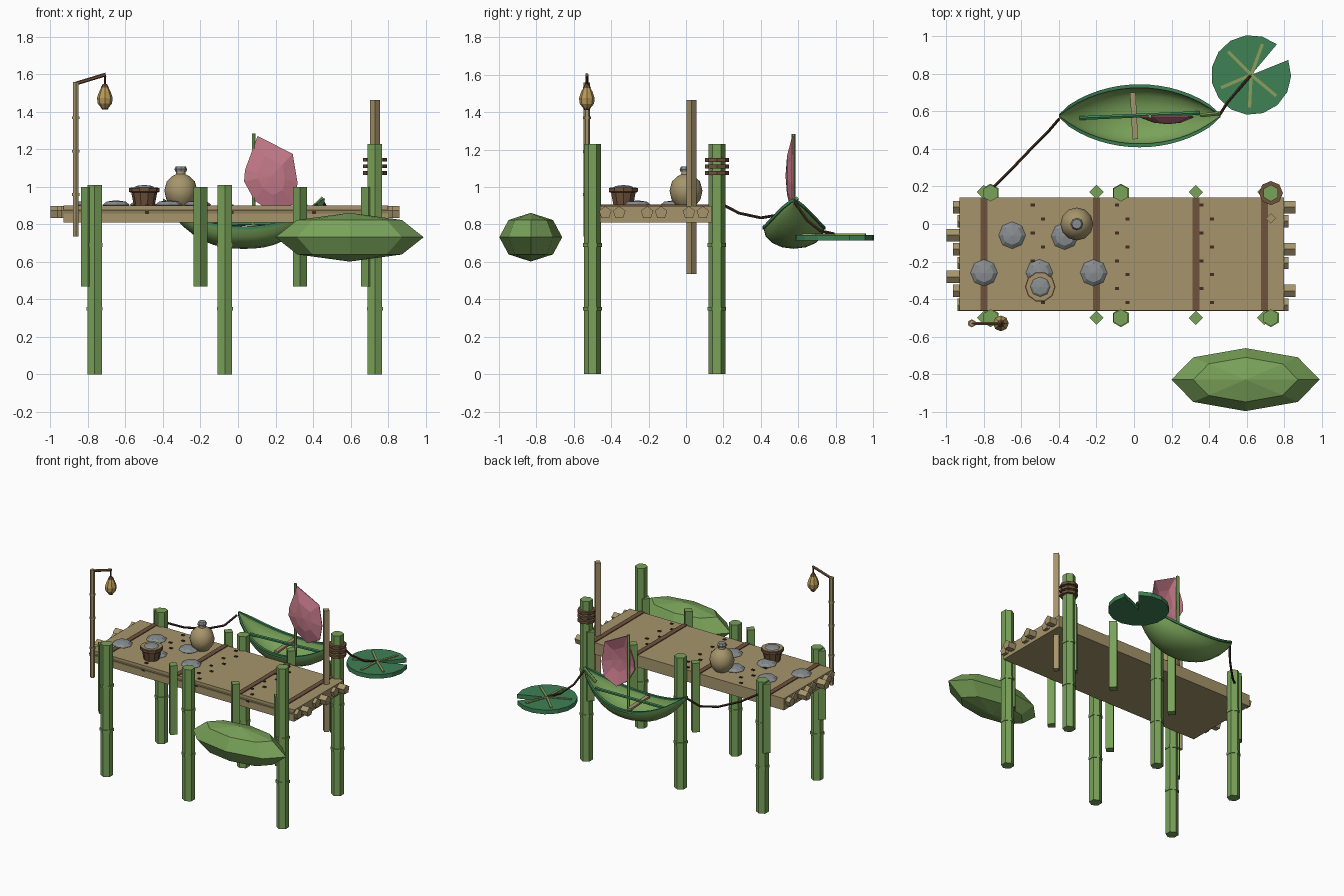
import bpy, bmesh, math
from mathutils import Vector, Matrix

if "Cube" in bpy.data.objects:
    bpy.data.objects.remove(bpy.data.objects["Cube"])


def material(name, rgb):
    m = bpy.data.materials.new(name)
    m.diffuse_color = (*rgb, 1)
    m.use_nodes = True
    m.node_tree.nodes["Principled BSDF"].inputs["Base Color"].default_value = m.diffuse_color
    return m


GREEN = material("bamboo green", (0.19, 0.36, 0.10))
DARKGREEN = material("deep green", (0.05, 0.22, 0.09))
TAN = material("dry bamboo", (0.38, 0.30, 0.15))
BROWN = material("brown", (0.16, 0.085, 0.045))
DARK = material("dark brown", (0.05, 0.028, 0.016))
GREY = material("stone grey", (0.25, 0.27, 0.28))
PINK = material("petal pink", (0.55, 0.19, 0.25))
GOLD = material("lantern gold", (0.48, 0.32, 0.10))
VEIN = material("leaf vein", (0.26, 0.34, 0.11))


def finish(name, bm, mat, smooth=False):
    bmesh.ops.recalc_face_normals(bm, faces=bm.faces)
    me = bpy.data.meshes.new(name)
    bm.to_mesh(me)
    bm.free()
    me.materials.append(mat)
    ob = bpy.data.objects.new(name, me)
    bpy.context.collection.objects.link(ob)
    if smooth:
        bpy.ops.object.select_all(action='DESELECT')
        ob.select_set(True)
        bpy.context.view_layer.objects.active = ob
        bpy.ops.object.shade_smooth_by_angle(angle=math.radians(50))
    return ob


def add_rod(bm, a, b, r, sides=6, r2=None):
    a, b = Vector(a), Vector(b)
    d = b - a
    rot = Matrix() if abs(d.x) + abs(d.y) < 1e-6 else d.to_track_quat('Z', 'Y').to_matrix().to_4x4()
    bmesh.ops.create_cone(bm, cap_ends=True, segments=sides, radius1=r,
                          radius2=r if r2 is None else r2, depth=d.length,
                          matrix=Matrix.Translation((a + b) / 2) @ rot)


def rod(name, a, b, r, mat, sides=6):
    bm = bmesh.new()
    add_rod(bm, a, b, r, sides)
    return finish(name, bm, mat)


def box(name, c, s, mat, angle=0):
    bm = bmesh.new()
    bmesh.ops.create_cube(bm, size=1, matrix=Matrix.Translation(c)
                          @ Matrix.Rotation(angle, 4, 'Z') @ Matrix.Diagonal((*s, 1)))
    return finish(name, bm, mat)


def ball(name, c, s, mat, u=8, v=4):
    bm = bmesh.new()
    bmesh.ops.create_uvsphere(bm, u_segments=u, v_segments=v, radius=1,
                              matrix=Matrix.Translation(c) @ Matrix.Diagonal((*s, 1)))
    return finish(name, bm, mat)


def lathe(name, x, y, profile, mat, sides=8, smooth=False):
    bm = bmesh.new()
    rings = [[bm.verts.new((x + r * math.cos(math.tau * i / sides),
                            y + r * math.sin(math.tau * i / sides), z))
              for i in range(sides)] for r, z in profile]
    for a, b in zip(rings, rings[1:]):
        for i in range(sides):
            j = (i + 1) % sides
            bm.faces.new((a[i], a[j], b[j], b[i]))
    bm.faces.new(rings[0])
    bm.faces.new(rings[-1])
    return finish(name, bm, mat, smooth)


def rope(name, pts, r, mat):
    bm = bmesh.new()
    for a, b in zip(pts, pts[1:]):
        add_rod(bm, a, b, r, 5)
    return finish(name, bm, mat)


# Deck slab with protruding logs and staggered pegs
box("deck", (-0.065, -0.16, 0.855), (1.73, 0.60, 0.09), TAN)
ends = [(-0.965, 0.86), (-0.94, 0.825), (-1.0, 0.79)]
pegs = bmesh.new()
for i in range(8):
    y = 0.09 - i * 0.0745
    x0, x1 = ends[i % 3]
    rod("deck_log", (x0, y, 0.863), (x1, y, 0.863), 0.035, TAN, 5)
    for x in (-0.54, -0.09, 0.36):
        px = x + 0.055 * (i % 2)
        bmesh.ops.create_cube(pegs, size=1, matrix=Matrix.Translation((px, y + 0.012, 0.90))
                              @ Matrix.Diagonal((0.022, 0.016, 0.012, 1)))
for x in (-0.485, -0.035, 0.405):
    bmesh.ops.create_cube(pegs, size=1, matrix=Matrix.Translation((x, -0.46, 0.865))
                          @ Matrix.Diagonal((0.022, 0.01, 0.016, 1)))
finish("deck_pegs", pegs, DARK)

# Cross bands with diamond-section stakes at both ends
for x in (-0.80, -0.20, 0.33, 0.695):
    box("cross_band", (x, -0.16, 0.902), (0.037, 0.60, 0.008), BROWN)
    for y in (-0.50, 0.17):
        rod("side_stake", (x, y, 0.47), (x, y, 1.0), 0.038, GREEN, 4)

# Main posts with bamboo nodes
for x, top in ((-0.765, 1.01), (-0.07, 1.01), (0.73, 1.23)):
    for y in (-0.50, 0.165):
        bm = bmesh.new()
        add_rod(bm, (x, y, 0), (x, y, top), 0.045)
        for z in (0.35, 0.69):
            add_rod(bm, (x, y, z - 0.01), (x, y, z + 0.01), 0.05)
        finish("post", bm, GREEN)

# Rope coils round the tall back post
for z in (1.075, 1.11, 1.145):
    rod("rope_coil", (0.73, 0.165, z - 0.01), (0.73, 0.165, z + 0.01), 0.064, BROWN, 8)

# Dry pole at the right end
rod("dry_pole", (0.73, 0.03, 0.535), (0.73, 0.03, 1.465), 0.027, TAN, 4)

# Lamp pole, arm and lantern
bm = bmesh.new()
add_rod(bm, (-0.865, -0.53, 0.735), (-0.865, -0.53, 1.56), 0.017)
for z in (0.96, 1.19, 1.37):
    add_rod(bm, (-0.865, -0.53, z - 0.007), (-0.865, -0.53, z + 0.007), 0.022)
finish("lamp_pole", bm, TAN)
rod("lamp_arm", (-0.87, -0.53, 1.55), (-0.705, -0.53, 1.60), 0.010, BROWN)
rod("lamp_cord", (-0.71, -0.53, 1.54), (-0.71, -0.53, 1.60), 0.005, DARK, 5)
lathe("lantern", -0.71, -0.53, [(0.018, 1.42), (0.038, 1.445), (0.042, 1.475), (0.03, 1.51),
                                (0.017, 1.535)], GOLD)
lathe("lantern_cap", -0.71, -0.53, [(0.022, 1.53), (0.010, 1.55)], BROWN)
lathe("lantern_base", -0.71, -0.53, [(0.014, 1.412), (0.02, 1.422)], BROWN)

# Stepping stones
for x, y in ((-0.65, -0.06), (-0.80, -0.26), (-0.505, -0.26), (-0.37, -0.065), (-0.215, -0.26)):
    ball("flat_stone", (x, y, 0.905), (0.072, 0.072, 0.024), GREY)

# Basket
lathe("basket", -0.50, -0.335, [(0.055, 0.90), (0.072, 0.985)], BROWN, 10)
lathe("basket_rim", -0.50, -0.335, [(0.074, 0.97), (0.081, 0.975), (0.081, 0.995),
                                    (0.06, 0.995), (0.06, 0.98)], BROWN, 10)
lathe("basket_lining", -0.50, -0.335, [(0.074, 0.994), (0.074, 0.998)], TAN, 10)
ball("basket_stone", (-0.50, -0.335, 0.993), (0.06, 0.06, 0.018), GREY)

# Jug with stopper
lathe("jug", -0.305, 0.0, [(0.05, 0.90), (0.078, 0.935), (0.088, 0.98), (0.075, 1.03),
                           (0.045, 1.058), (0.026, 1.068), (0.024, 1.085)], TAN, 12, True)
lathe("jug_stopper", -0.305, 0.0, [(0.03, 1.082), (0.034, 1.095), (0.026, 1.11)], GREY)

# Floating pod in front
ball("leaf_pod", (0.595, -0.83, 0.732), (0.395, 0.168, 0.13), GREEN)

# Boat hull lofted along x
BX, BY, HALF = 0.03, 0.577, 0.43


def station(t):
    w = 0.004 + 0.16 * (1 - t * t) ** 0.8
    keel = 0.67 + 0.245 * abs(t) ** 2.5
    rim = 0.785 + 0.15 * abs(t) ** 2.2
    return w, keel, rim


N, M = 16, 8


def shell(w_in, lift, flip=False):
    bm = bmesh.new()
    rows = []
    for i in range(N + 1):
        t = -1 + 2 * i / N
        w, k, r = station(t)
        w, k = max(w - w_in, 0.001), min(k + lift, r - 0.003)
        rows.append([bm.verts.new((BX + HALF * t, BY - w * math.cos(math.pi * j / M),
                                   r - (r - k) * math.sin(math.pi * j / M) ** 0.9))
                     for j in range(M + 1)])
    for a, b in zip(rows, rows[1:]):
        for j in range(M):
            bm.faces.new((a[j], b[j], b[j + 1], a[j + 1]))
    return bm


finish("boat_hull", shell(0, 0), GREEN, True)
finish("boat_inside", shell(0.013, 0.012), GREEN, True)

# Boat rim
bm = bmesh.new()
for side in (-1, 1):
    prev = None
    for i in range(N + 1):
        t = -1 + 2 * i / N
        w, k, r = station(t)
        x = BX + HALF * t
        cur = [bm.verts.new((x, BY + side * max(w + o, 0.001), r + h))
               for o, h in ((0.004, -0.012), (0.004, 0.005), (-0.015, 0.005), (-0.015, -0.012))]
        if prev:
            for j in range(4):
                bm.faces.new((prev[j], cur[j], cur[(j + 1) % 4], prev[(j + 1) % 4]))
        prev = cur
finish("boat_rim", bm, DARKGREEN)

# Seat, oar, mast
box("boat_seat", (0.0, BY, 0.785), (0.03, 0.25, 0.016), TAN, math.radians(3))
rod("oar", (-0.29, 0.565, 0.80), (0.35, 0.592, 0.81), 0.012, DARKGREEN)
rod("oar_tip", (0.36, 0.58, 0.85), (0.455, 0.59, 0.94), 0.012, GREEN)
rod("mast", (0.085, 0.575, 0.69), (0.085, 0.575, 1.285), 0.011, GREEN)

# Petal sail: a bulged fan
outline = [(0.105, 1.27), (0.29, 1.175), (0.315, 1.02), (0.295, 0.91), (0.19, 0.86),
           (0.09, 0.93), (0.035, 1.03), (0.04, 1.09)]
bm = bmesh.new()
outer = [bm.verts.new((x, 0.575, z)) for x, z in outline]
inner = [bm.verts.new((0.18 + (x - 0.18) * 0.5, 0.548, 1.06 + (z - 1.06) * 0.5)) for x, z in outline]
hub = bm.verts.new((0.18, 0.54, 1.06))
for i in range(8):
    j = (i + 1) % 8
    bm.faces.new((outer[i], outer[j], inner[j], inner[i]))
    bm.faces.new((inner[i], inner[j], hub))
sail = finish("petal_sail", bm, PINK)
mod = sail.modifiers.new("thickness", 'SOLIDIFY')
mod.thickness = 0.008

# Lily pad with a notch and veins
LX, LY = 0.625, 0.795
bm = bmesh.new()
ring = [(LX, LY)]
for i in range(15):
    a = math.radians(50 + i * (332 / 14))
    ring.append((LX + 0.213 * math.cos(a), LY + 0.213 * math.sin(a)))
top = [bm.verts.new((x, y, 0.745)) for x, y in ring]
low = [bm.verts.new((x, y, 0.713)) for x, y in ring]
for i in range(len(ring)):
    j = (i + 1) % len(ring)
    bm.faces.new((top[i], top[j], low[j], low[i]))
    if 0 < i < len(ring) - 1:
        bm.faces.new((top[0], top[i], top[j]))
        bm.faces.new((low[0], low[j], low[i]))
finish("lily_pad", bm, DARKGREEN)
for deg in (70, 135, 203, 267, 320):
    a = math.radians(deg)
    box("lily_vein", (LX + 0.09 * math.cos(a), LY + 0.09 * math.sin(a), 0.747),
        (0.17, 0.017, 0.008), VEIN, a)

# Mooring ropes
rope("mooring_rope", [(-0.755, 0.19, 0.91), (-0.66, 0.285, 0.86), (-0.55, 0.40, 0.835),
                      (-0.46, 0.49, 0.85), (-0.40, 0.56, 0.92)], 0.008, DARK)
rope("lily_rope", [(0.455, 0.58, 0.92), (0.50, 0.65, 0.82), (0.56, 0.72, 0.765),
                   (0.62, 0.79, 0.75)], 0.008, DARK)
